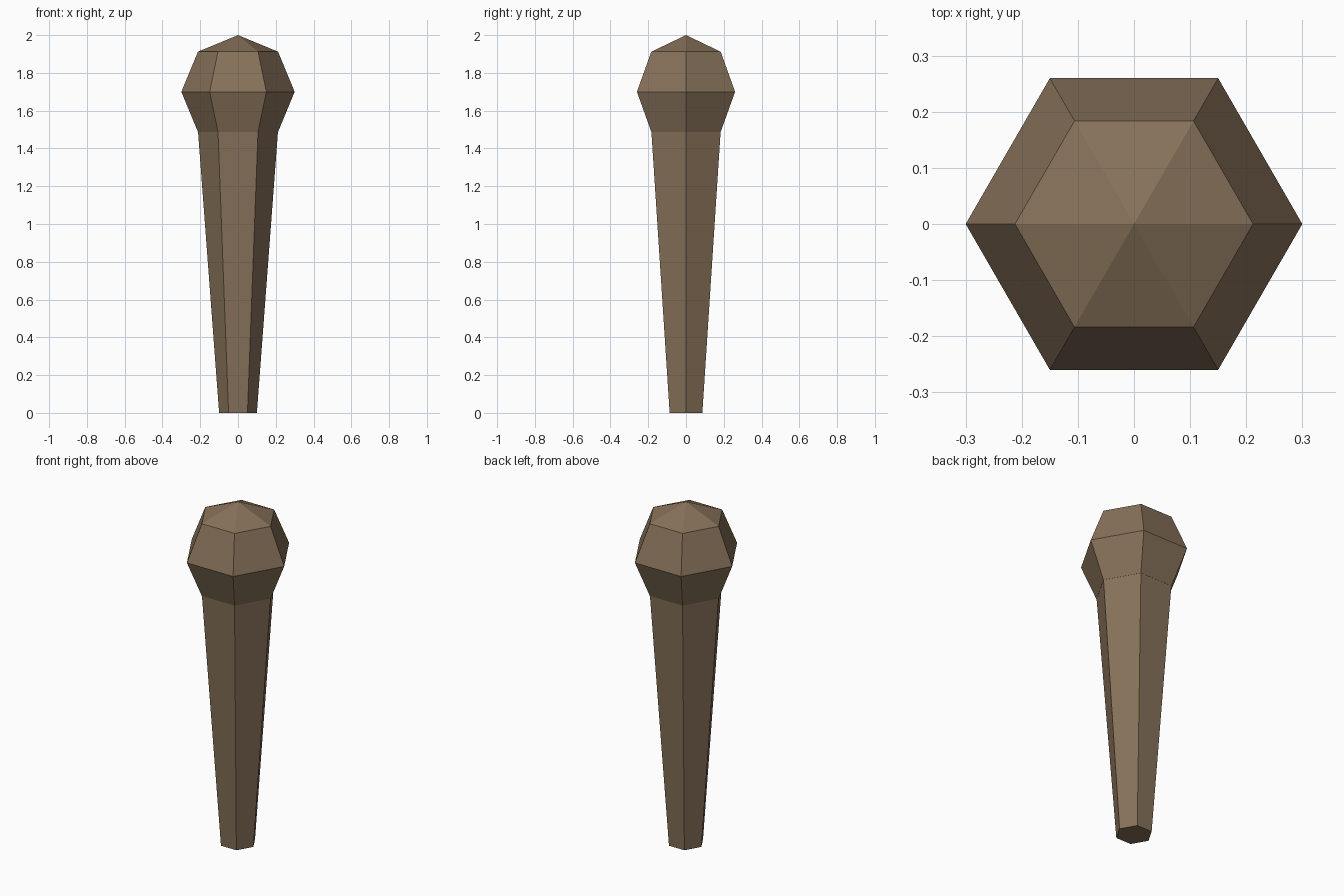
import bpy, bmesh, math

if "Cube" in bpy.data.objects:
    bpy.data.objects.remove(bpy.data.objects["Cube"])

SIDES = 6

wood = bpy.data.materials.new("wood")
wood.diffuse_color = (0.24, 0.165, 0.10, 1)
wood.use_nodes = True
wood.node_tree.nodes["Principled BSDF"].inputs["Base Color"].default_value = wood.diffuse_color


def lathe(name, profile):
    """Turn a list of (radius, height) points into a closed six-sided solid."""
    bm = bmesh.new()
    rings = []
    for r, z in profile:
        count = SIDES if r > 0 else 1
        rings.append([bm.verts.new((r * math.cos(math.tau * i / SIDES),
                                    r * math.sin(math.tau * i / SIDES), z))
                      for i in range(count)])
    for low, high in zip(rings, rings[1:]):
        for i in range(SIDES):
            j = (i + 1) % SIDES
            corners = [low[i % len(low)], low[j % len(low)],
                       high[j % len(high)], high[i % len(high)]]
            bm.faces.new(list(dict.fromkeys(corners)))
    # Cap any open ends
    for ring in (rings[0], rings[-1]):
        if len(ring) > 1:
            bm.faces.new(ring)
    bmesh.ops.recalc_face_normals(bm, faces=bm.faces)
    mesh = bpy.data.meshes.new(name)
    bm.to_mesh(mesh)
    bm.free()
    mesh.materials.append(wood)
    obj = bpy.data.objects.new(name, mesh)
    bpy.context.collection.objects.link(obj)
    return obj


# Tapered handle, its top sunk into the head
lathe("handle", [(0.1, 0), (0.22, 1.6)])

# Low-poly ball head: pole, three rings, pole
RADIUS, CENTRE = 0.3, 1.7
angles = [math.pi * k / 4 for k in range(5)]
lathe("head", [(0 if k in (0, 4) else RADIUS * math.sin(a),
                CENTRE - RADIUS * math.cos(a)) for k, a in enumerate(angles)])
